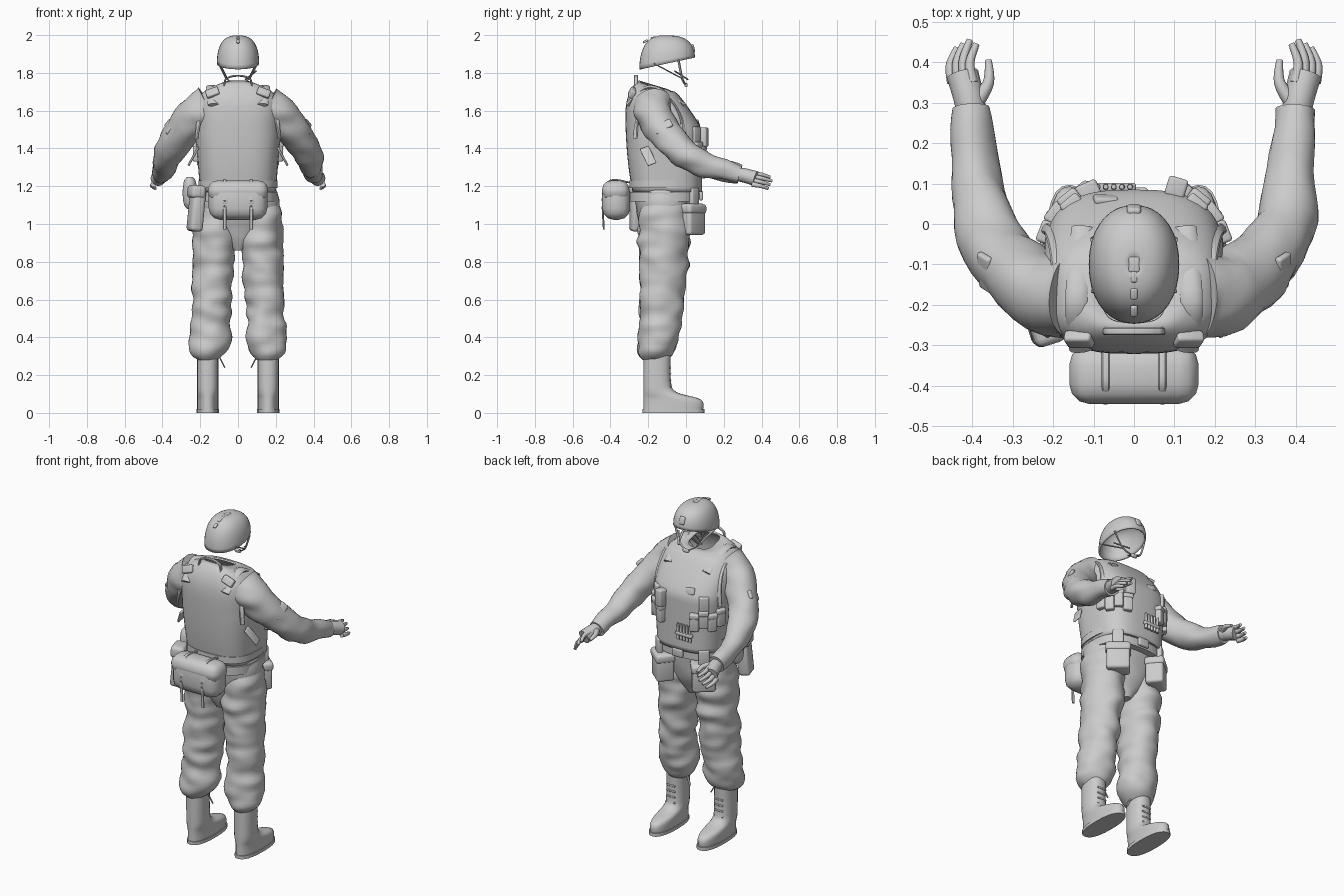
import bpy, bmesh
from math import sin, cos, pi, tau, copysign, radians
from mathutils import Vector, Matrix, noise

cube = bpy.data.objects.get("Cube")
if cube:
    bpy.data.objects.remove(cube)

shade = (0.6, 0.6, 0.6, 1)
grey = bpy.data.materials.new("plain_grey")
grey.use_nodes = True
grey.diffuse_color = shade
grey.node_tree.nodes["Principled BSDF"].inputs["Base Color"].default_value = shade
parts = []


def finish(name, bm, wall=0):
    bmesh.ops.recalc_face_normals(bm, faces=bm.faces)
    mesh = bpy.data.meshes.new(name)
    bm.to_mesh(mesh)
    bm.free()
    mesh.materials.append(grey)
    part = bpy.data.objects.new(name, mesh)
    bpy.context.collection.objects.link(part)
    if wall:
        part.modifiers.new("wall", 'SOLIDIFY').thickness = wall
    parts.append(part)
    return part


def mix(start, end, t):
    return start + (end - start) * t


def steps(count):
    return [i / count for i in range(count + 1)]


def smooth_rows(rows, sub):
    """Catmull-Rom interpolation of any rows of numbers."""
    result = []
    for i in range(len(rows) - 1):
        before, after = rows[max(i - 1, 0)], rows[min(i + 2, len(rows) - 1)]
        for k in range(sub):
            t = k / sub
            result.append([b + t * (c - a) / 2 + t ** 2 * (a - 2.5 * b + 2 * c - d / 2)
                           + t ** 3 * (1.5 * (b - c) + (d - a) / 2)
                           for a, b, c, d in zip(before, rows[i], rows[i + 1], after)])
    return result + [list(rows[-1])]


def corner(angle, power):
    """Point of a unit superellipse."""
    return [copysign(abs(value) ** (2 / power), value) for value in (cos(angle), sin(angle))]


def loft(name, rows, sides=24, power=2.0, path=False, fold=0.0, capped=True, wall=0):
    """Skin over rings given as x, y, z, half width, half depth."""
    points = [Vector(row[:3]) for row in rows]
    along = (points[-1] - points[0]).normalized()
    guide = Vector((1, 0, 0)) if abs(along.z) > 0.9 else Vector((0, 0, 1))
    bm = bmesh.new()
    rings = []
    for i, row in enumerate(rows):
        across, deep = Vector((1, 0, 0)), Vector((0, 1, 0))
        if path:
            tangent = (points[min(i + 1, len(points) - 1)] - points[max(i - 1, 0)]).normalized()
            across = tangent.cross(guide).normalized()
            deep = across.cross(tangent)
        ring = []
        for k in range(sides):
            u, v = corner(tau * k / sides, power)
            offset = across * row[3] * u + deep * row[4] * v
            spot = points[i] + offset
            crease = noise.noise(Vector((spot.x * 8, spot.y * 8, spot.z * 16)))
            ring.append(bm.verts.new(spot + offset.normalized() * fold * crease))
        rings.append(ring)
    for low, high in zip(rings, rings[1:]):
        for k in range(sides):
            after = (k + 1) % sides
            bm.faces.new((low[k], low[after], high[after], high[k]))
    if capped:
        bm.faces.new(rings[0])
        bm.faces.new(rings[-1])
    return finish(name, bm, wall)


def ring(z, back, front, half, x=0):
    return (x, (back + front) / 2, z, half, (front - back) / 2)


def cord(name, points, start, end, flat=1.0, sub=6, sides=10, fold=0.0):
    """Tapering round or flat tube through a few points."""
    line = smooth_rows(points, sub)
    radii = [mix(start, end, t) for t in steps(len(line) - 1)]
    loft(name, [(*p, r, r * flat) for p, r in zip(line, radii)], sides, path=True, fold=fold)


def strap(name, points, width=0.007):
    cord(name, points, width, width, flat=0.5, sides=8)


def box(name, loc, size, tilt=0.0, roll=0.0, turn=0.0, bevel=0.008):
    bm = bmesh.new()
    bmesh.ops.create_cube(bm, size=1)
    bmesh.ops.scale(bm, vec=size, verts=bm.verts)
    bmesh.ops.bevel(bm, geom=bm.edges[:], offset=min(bevel, min(size) * 0.45),
                    segments=3, profile=0.5, affect='EDGES')
    matrix = Matrix.Translation(loc)
    for angle, axis in ((turn, 'Z'), (roll, 'Y'), (tilt, 'X')):
        matrix = matrix @ Matrix.Rotation(angle, 4, axis)
    bmesh.ops.transform(bm, matrix=matrix, verts=bm.verts)
    finish(name, bm)


def mount(name, angle, z, size, out=0.01, bevel=0.008):
    """Box worn on the waist, at an angle from the belly."""
    v, u = corner(angle, 2.6)
    box(name, ((0.21 + out) * u, (0.2 + out) * v - 0.12, z), size, turn=-angle, bevel=bevel)


# Trunk: straight to the chest, then closing toward the neck, hollow inside
trunk = []
for t in steps(24):
    close = max(0, t - 0.55) / 0.45
    trunk.append(ring(mix(1.17, 1.76, t),
                      mix(-0.323, -0.25, close ** 4) + 0.04 * (1 - t) ** 3,
                      mix(0.085, -0.1, close ** 1.2),
                      mix(0.2, 0.225, min(t * 2, 1)) - 0.145 * close ** 5))
vest = loft("vest", trunk, sides=48, power=2.9, capped=False, wall=0.01)
for vert in vest.data.vertices:
    vert.co.z -= max(0, vert.co.z - 1.7) * (vert.co.y + 0.25) * 5
box("name_patch", (-0.07, 0.06, 1.53), (0.06, 0.02, 0.04), tilt=0.3, roll=0.2)

# Waist bands and seat of the trousers
for name, low, high in (("belt", 1.12, 1.17), ("vest_hem", 1.19, 1.23)):
    loft(name, [ring(z, -0.3, 0.07, 0.21) for z in (low, high)], sides=40, power=2.6)
mount("belt_buckle", 0, 1.15, (0.07, 0.02, 0.05), out=0)
loft("hips", [ring(mix(0.86, 1.18, t), -0.19 - 0.085 * sin(pi * t / 2), 0.03 - 0.07 * (1 - t) ** 3,
                   0.03 + 0.19 * sin(pi * t * 0.65)) for t in steps(12)], power=2.3, sides=36, fold=0.006)

# Drag handle behind the collar
strap("drag_handle", [(-0.075 * cos(pi * t), -0.265, 1.7 + 0.085 * sin(pi * t) ** 0.4) for t in steps(8)], width=0.01)

for side, name in ((1, "left_"), (-1, "right_")):
    def at(x, y, z):
        return Vector((side * x, y, z))

    # Baggy trouser leg: rounded into the hip, bloused and tucked in at the cuff
    leg = []
    for t in steps(48):
        tuck = (1 - 0.4 * t ** 30) * (1 - 0.3 * (1 - t) ** 12)
        blouse = 0.014 * max(0, sin(pi * (4 * t - 3))) if t > 0.75 else 0
        leg.append((*at(mix(0.118, 0.157, t ** 1.3), -0.115 - 0.05 * t ** 3, mix(1.13, 0.28, t)),
                    mix(0.124, 0.09, t) * tuck + blouse, mix(0.15, 0.096, t) * tuck + blouse / 2))
    loft(name + "trouser_leg", leg, sides=32, fold=0.018)
    strap(name + "cuff_tie", [at(0.1, -0.15, 0.3), at(0.07, -0.14, 0.24)])

    # Boot
    foot = [ring(z, -0.226, toe, 0.056, side * 0.16)
            for z, toe in ((0.01, 0.09), (0.07, 0.08), (0.11, -0.05), (0.17, -0.08), (0.33, -0.08))]
    loft(name + "boot", smooth_rows(foot, 5), power=2.3)
    loft(name + "sole", [ring(z, -0.23, 0.097, 0.06, side * 0.16) for z in (0, 0.02)], power=2.4)
    for t in steps(3):
        box(name + "lace", at(0.16, -0.083, mix(0.14, 0.24, t)), (0.06, 0.01, 0.01))

    # Sleeve bending forward to the wrist
    cord(name + "sleeve", [at(0.15, -0.175, 1.62), at(0.24, -0.16, 1.56), at(0.35, -0.05, 1.41),
                           at(0.389, 0.1, 1.315), at(0.4, 0.285, 1.262)],
         start=0.112, end=0.046, flat=1.04, sides=28, fold=0.014)
    box(name + "sleeve_patch", at(0.366, -0.12, 1.515), (0.02, 0.1, 0.05),
        tilt=0.6, roll=side * -0.5, turn=side * -0.4)

    # Hand
    cord(name + "palm", [at(0.4, 0.26, 1.265), at(0.408, 0.31, 1.257), at(0.424, 0.37, 1.24)],
         start=0.036, end=0.04, sides=16)
    for i in range(4):
        knuckle = at(0.4 + 0.016 * i, 0.35, 1.27 - 0.02 * i)
        reach = 0.105 - 0.01 * abs(i - 1)
        cord(name + "finger", [knuckle, knuckle + at(0.006, reach / 2, -0.008),
                               knuckle + at(-0.01, reach, -0.022)], start=0.015, end=0.008)
    cord(name + "thumb", [at(0.39, 0.3, 1.265), at(0.36, 0.35, 1.265), at(0.36, 0.405, 1.25)],
         start=0.02, end=0.008)

    # Vest straps and armhole edging
    cord(name + "shoulder_strap", [at(0.13, -0.31, 1.63), at(0.14, -0.19, 1.725), at(0.125, -0.01, 1.63)],
         start=0.03, end=0.03, flat=0.4)
    box(name + "shoulder_buckle", at(0.135, -0.285, 1.695), (0.07, 0.03, 0.045), tilt=-0.5, roll=side * 0.35)
    strap(name + "armhole_edge", [at(0.22 - 0.03 * sin(pi * t), -0.14 - 0.13 * cos(pi * t),
                                     1.45 + 0.23 * sin(pi * t)) for t in steps(8)], width=0.014)
    box(name + "side_strap", at(0.235, -0.2, 1.36), (0.012, 0.05, 0.11), tilt=0.4, roll=side * -0.5)

    # Chin and nape straps
    brow = at(0.06, -0.02, 1.77)
    strap(name + "chin_strap", [at(0.105, -0.04, 1.87), brow, at(0, 0, 1.735)])
    strap(name + "nape_strap", [at(0.1, -0.17, 1.85), brow])

    # Pouch hanging from the belt, and ammunition pouches round the belly
    hip = side * 0.7
    mount(name + "hip_pouch", hip, 1.025, (0.13, 0.1, 0.165), out=-0.02, bevel=0.015)
    mount(name + "hip_flap", hip, 1.08, (0.14, 0.11, 0.05), out=-0.02, bevel=0.015)
    mount(name + "hip_hanger", hip, 1.14, (0.06, 0.03, 0.1), out=0)
    for i in range(4):
        angle, z = side * (0.42 + 0.26 * i), 1.36 + 0.02 * (i % 2)
        mount(name + "ammo_pouch", angle, z, (0.05, 0.05, 0.1))
        mount(name + "ammo_flap", angle, z + 0.04, (0.056, 0.056, 0.03))
    mount(name + "upper_pouch", hip, 1.47, (0.055, 0.05, 0.09), out=0)

# Cartridge loops and chest pouch
for t in steps(4):
    cord("cartridge", [(mix(-0.09, -0.01, t), 0.092, z) for z in (1.24, 1.335)], start=0.009, end=0.006)
box("cartridge_band", (-0.05, 0.09, 1.275), (0.11, 0.024, 0.022))
box("chest_pouch", (0.105, 0.09, 1.46), (0.05, 0.05, 0.1), turn=-0.3)

# Pack at the back
box("back_pack", (0, -0.37, 1.125), (0.31, 0.148, 0.205), bevel=0.06)
box("back_pack_lid", (0, -0.372, 1.175), (0.32, 0.146, 0.11), bevel=0.05)
for x in (-0.07, 0.07):
    strap("pack_strap", [(x, -0.3, 1.22), (x, -0.4, 1.23), (x, -0.44, 1.15), (x, -0.435, 0.97)], width=0.01)
    box("pack_buckle", (x, -0.44, 1.125), (0.032, 0.01, 0.035))

# Bag and flask on one hip
for name, z, size in (("side_bag", 1.08, (0.07, 0.1, 0.24)), ("side_bag_flap", 1.17, (0.08, 0.11, 0.07))):
    box(name, (-0.22, -0.245, z), size, roll=0.1, turn=0.3, bevel=0.02)
loft("flask", [(-0.255, -0.12, mix(1.08, 1.25, t), r, r * 1.3)
               for t in steps(10) for r in [0.015 + 0.023 * sin(pi * t) ** 0.4]])

# Hollow helmet, rim raised at the brow
dome = []
for t in steps(14):
    bend = 1.55 * t
    size = cos(bend) ** 0.7
    dome.append((0, -0.1, 1.85 + 0.148 * sin(bend) ** 0.9, 0.112 * size, 0.147 * size))
helmet = loft("helmet", dome, sides=36, power=2.15, capped=False, wall=0.009)
for vert in helmet.data.vertices:
    vert.co.z += (2 - vert.co.z) * (vert.co.y + 0.1) * 1.4
box("helmet_crown", (0, -0.1, 1.993), (0.03, 0.04, 0.012))

# Helmet fittings
for t in steps(2):
    box("helmet_tab", (0, mix(-0.13, -0.215, t), 1.992 - 0.025 * t ** 2), (0.018, 0.03, 0.012), tilt=0.5 * t)
box("goggle_mount", (0, 0.035, 1.93), (0.035, 0.02, 0.045), tilt=0.3)
box("chin_cup", (0, 0, 1.735), (0.04, 0.018, 0.022))
strap("microphone_boom", [(0.095, -0.06, 1.81), (0.04, 0.01, 1.765)])

# Smooth shading with crisp edges
bpy.ops.object.select_all(action='DESELECT')
for part in parts:
    part.select_set(True)
bpy.context.view_layer.objects.active = parts[0]
bpy.ops.object.shade_smooth_by_angle(angle=radians(38))
